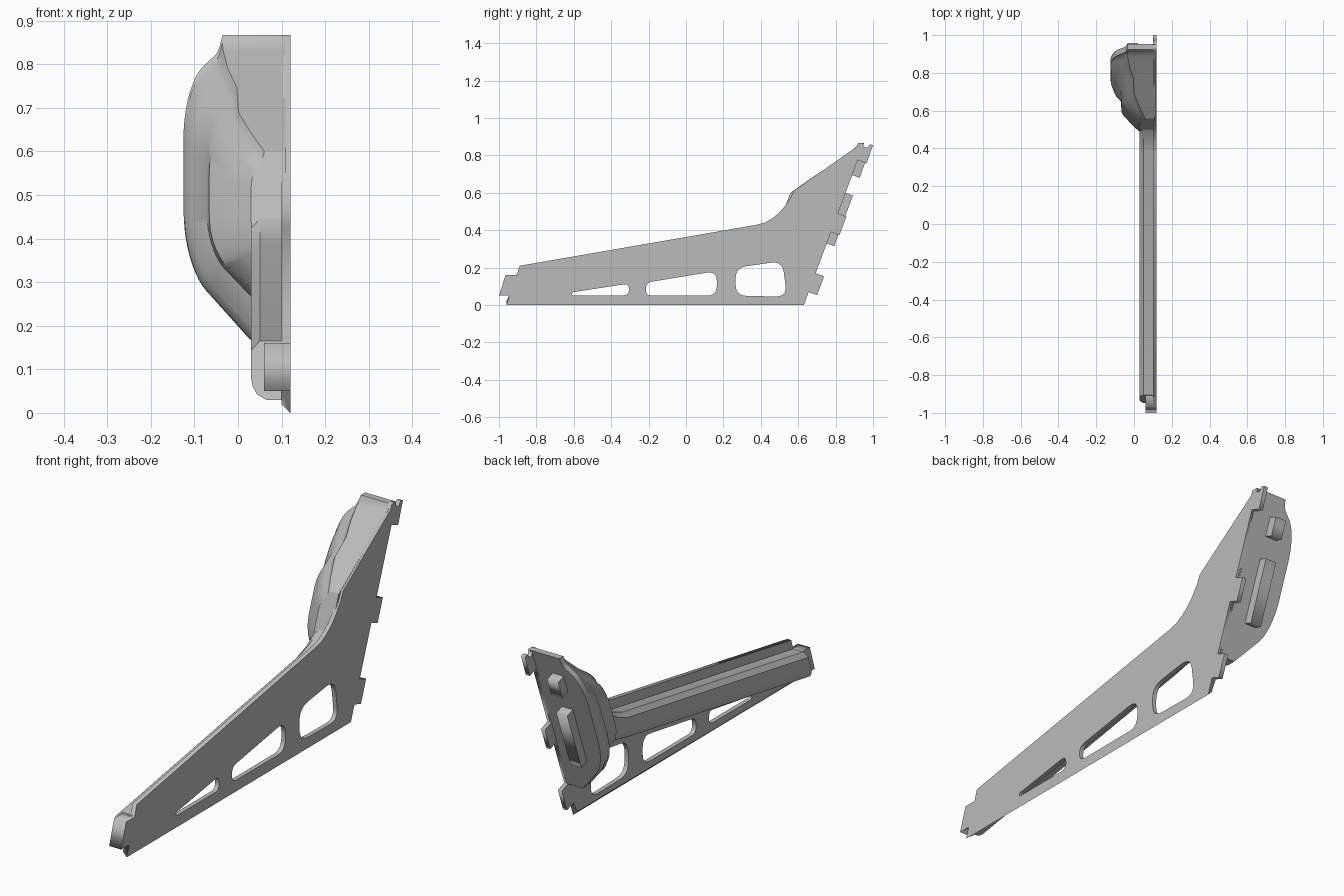
import bpy, bmesh
from mathutils import Matrix, Vector

cube = bpy.data.objects.get("Cube")
if cube:
    bpy.data.objects.remove(cube)

grey = bpy.data.materials.new("plain grey")
grey.use_nodes = True
grey.diffuse_color = (0.5, 0.5, 0.5, 1)
grey.node_tree.nodes["Principled BSDF"].inputs["Base Color"].default_value = (0.5, 0.5, 0.5, 1)


def finish(name, bm, angle=None):
    bmesh.ops.recalc_face_normals(bm, faces=bm.faces)
    mesh = bpy.data.meshes.new(name)
    bm.to_mesh(mesh)
    bm.free()
    mesh.materials.append(grey)
    ob = bpy.data.objects.new(name, mesh)
    bpy.context.collection.objects.link(ob)
    if angle:
        bpy.ops.object.select_all(action='DESELECT')
        ob.select_set(True)
        bpy.context.view_layer.objects.active = ob
        bpy.ops.object.shade_smooth_by_angle(angle=angle)
    return ob


def rounded(points, r, keep=(), steps=5):
    """Round the corners of a closed 2D outline, except those in keep."""
    pts = [Vector(p) for p in points]
    out = []
    for i, p in enumerate(pts):
        if i in keep:
            out.append(tuple(p))
            continue
        a, b = pts[i - 1] - p, pts[(i + 1) % len(pts)] - p
        d = min(r, a.length * 0.48, b.length * 0.48)
        a, b = p + a.normalized() * d, p + b.normalized() * d
        for k in range(steps + 1):
            t = k / steps
            out.append(tuple(a * (1 - t) ** 2 + p * 2 * t * (1 - t) + b * t * t))
    return out


def prism(name, x0, x1, outline, holes=(), chamfer=0):
    """Extrude a (y, z) outline with holes from x0 to x1."""
    curve = bpy.data.curves.new(name + " profile", 'CURVE')
    curve.dimensions = '2D'
    curve.fill_mode = 'BOTH'
    curve.extrude = (x1 - x0) / 2
    for loop in [outline, *holes]:
        spline = curve.splines.new('POLY')
        spline.points.add(len(loop) - 1)
        for point, (y, z) in zip(spline.points, loop):
            point.co = (y, z, 0, 1)
        spline.use_cyclic_u = True
    temp = bpy.data.objects.new(name + " profile", curve)
    bpy.context.collection.objects.link(temp)
    bpy.context.view_layer.update()
    mesh = bpy.data.meshes.new_from_object(temp.evaluated_get(bpy.context.evaluated_depsgraph_get()))
    bpy.data.objects.remove(temp)
    bm = bmesh.new()
    bm.from_mesh(mesh)
    bpy.data.meshes.remove(mesh)
    turn = Matrix(((0, 0, 1, (x0 + x1) / 2), (1, 0, 0, 0), (0, 1, 0, 0), (0, 0, 0, 1)))
    bmesh.ops.transform(bm, matrix=turn, verts=bm.verts)
    bmesh.ops.remove_doubles(bm, verts=bm.verts, dist=0.0001)
    for v in bm.verts:
        if v.co.z < 0.001 and v.co.x < (x0 + x1) / 2:
            v.co.z += chamfer
    return finish(name, bm)


def loft(name, rings, angle):
    bm = bmesh.new()
    loops = [[bm.verts.new(p) for p in ring] for ring in rings]
    n = len(loops[0])
    for a, b in zip(loops, loops[1:]):
        for i in range(n):
            j = (i + 1) % n
            bm.faces.new((a[i], a[j], b[j], b[i]))
    bm.faces.new(loops[0])
    bm.faces.new(loops[-1])
    return finish(name, bm, angle)


def back(z, out=0.0):
    """Point on the leaning back plane, pushed outwards."""
    return (0.63 + 0.372 * z + 0.937 * out, z - 0.35 * out)


# Side plate with hooked teeth on the back edge and three cut-outs
def tooth(z0, z1):
    return [back(z0), back(z0, 0.048), back(z1, 0.048), back(z1)]


outline = [(-0.96, 0), (0.63, 0), *tooth(0.07, 0.17), *tooth(0.39, 0.49),
           back(0.775), back(0.775, 0.05), (1.0, 0.855), (0.982, 0.86), (0.97, 0.842),
           (0.95, 0.845), (0.95, 0.867), (0.92, 0.867), (0.915, 0.848),
           (0.575, 0.61), (0.56, 0.575), (0.527, 0.527), (0.495, 0.49), (0.46, 0.463),
           (0.42, 0.44), (0.37, 0.428), (-0.89, 0.21), (-0.905, 0.16), (-0.965, 0.16),
           (-1.0, 0.05), (-0.945, 0.05)]
holes = [rounded([(0.265, 0.05), (0.54, 0.045), (0.515, 0.235), (0.265, 0.2)], 0.06),
         rounded([(-0.215, 0.05), (0.165, 0.05), (0.165, 0.182), (-0.215, 0.12)], 0.055),
         rounded([(-0.61, 0.052), (-0.305, 0.052), (-0.305, 0.115), (-0.61, 0.068)], 0.03)]
prism("side_plate", 0.10, 0.12, outline, holes, 0.02)

# Solid arm running below the upper edge of the plate
arm = []
for y, t, b in [(-0.905, 0.165, 0.03), (0.38, 0.385, 0.25), (0.45, 0.412, 0.265),
                (0.5, 0.445, 0.275), (0.54, 0.485, 0.285), (0.57, 0.51, 0.29), (0.68, 0.51, 0.3)]:
    section = [(0.11, t), (0.05, t), (0.03, t - 0.022), (0.03, b + 0.05), (0.034, b + 0.03),
               (0.044, b + 0.012), (0.065, b), (0.11, b)]
    arm.append([(x, y + 0.33 * (z - t), z) for x, z in section])
loft("arm", arm, 0.5)

# Tab on the front end of the arm
prism("front_tab", 0.06, 0.12, [(-0.88, 0.05), (-1.0, 0.05), (-0.965, 0.16), (-0.85, 0.16)])

# Mounting boss: outlines shrinking forwards from the back plane
shape = rounded([(0, 1), (0.62, 1), (0.66, 0.945), (0.89, 0.87), (1, 0.74), (1, 0.35),
                 (0.87, 0.2), (0.35, 0), (0, 0)], 0.13, keep=(0, 1, 7, 8))
boss = []
for s, left, low, high in [(0, -0.125, 0.168, 0.867), (0.03, -0.125, 0.168, 0.867),
                           (0.032, -0.125, 0.168, 0.85), (0.05, -0.122, 0.17, 0.83),
                           (0.09, -0.105, 0.19, 0.79), (0.135, -0.072, 0.25, 0.747),
                           (0.2, -0.066, 0.27, 0.69), (0.255, -0.015, 0.3, 0.638),
                           (0.295, 0.03, 0.33, 0.6)]:
    ring = []
    for u, v in shape:
        z = low + (high - low) * v
        ring.append((0.11 + (left - 0.11) * u, back(z)[0] - s, z))
    boss.append(ring)
loft("mounting_boss", boss, 0.6)

# Locating pegs on the back of the boss
for name, z0, z1 in [("upper_peg", 0.695, 0.775), ("long_peg", 0.33, 0.6)]:
    prism(name, -0.035, 0.02, [back(z0, -0.02), back(z0, 0.042), back(z1, 0.042), back(z1, -0.02)])
